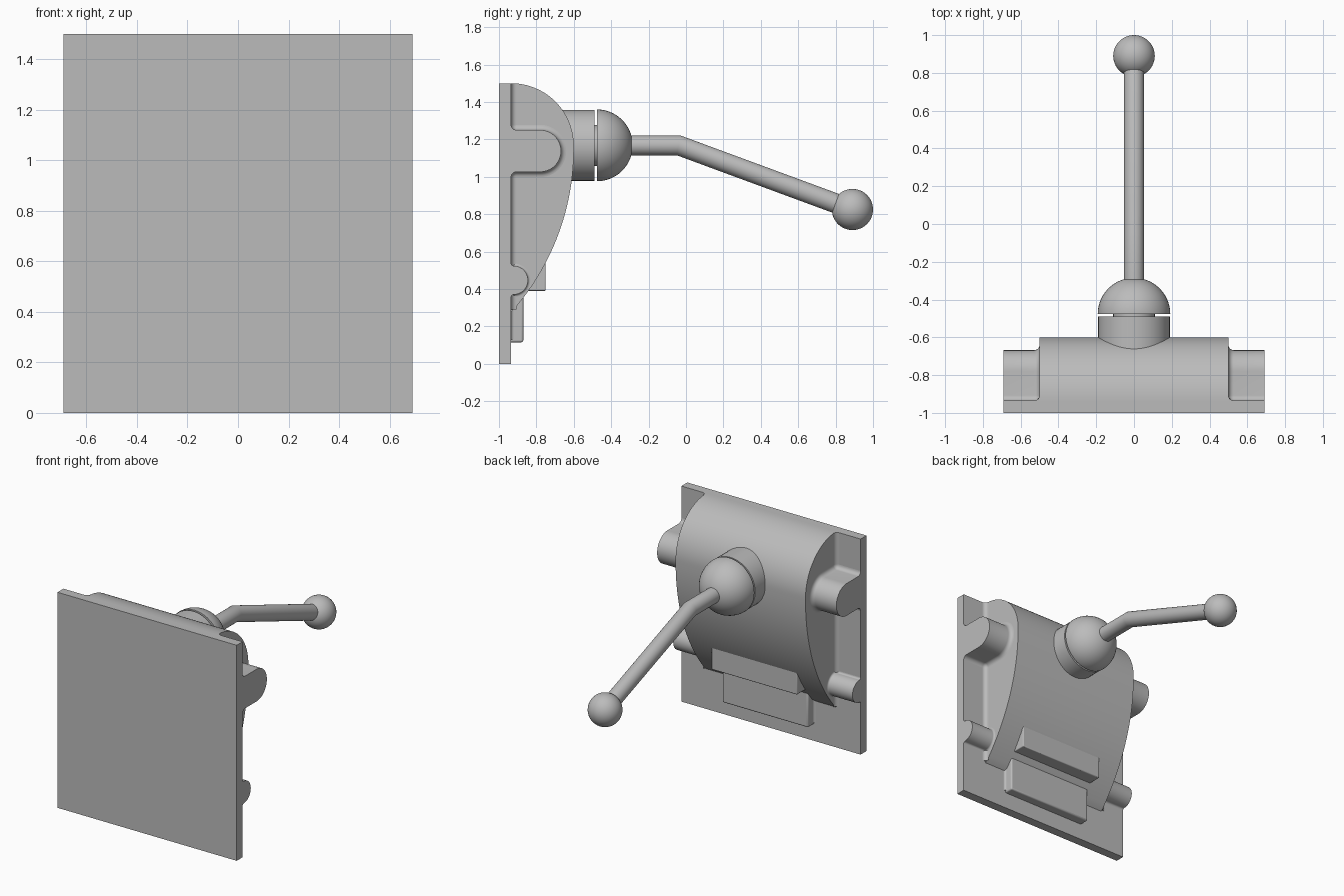
import bpy
import bmesh
from math import sin, cos, pi, radians, asin, atan2
from mathutils import Vector

cube = bpy.data.objects.get("Cube")
if cube:
    bpy.data.objects.remove(cube, do_unlink=True)

GREY = (0.5, 0.5, 0.5, 1)
metal = bpy.data.materials.new("plain grey metal")
metal.use_nodes = True
metal.diffuse_color = GREY
metal.node_tree.nodes["Principled BSDF"].inputs["Base Color"].default_value = GREY

BACK = -0.935      # rear face of the plate
HALF = 0.69        # half width of the plate
BODY = 0.5         # half width of the body
AXIS = 1.168       # height of the handle axis


def finish(name, bm, bevel=0):
    bmesh.ops.recalc_face_normals(bm, faces=bm.faces)
    mesh = bpy.data.meshes.new(name)
    bm.to_mesh(mesh)
    bm.free()
    mesh.materials.append(metal)
    obj = bpy.data.objects.new(name, mesh)
    bpy.context.collection.objects.link(obj)
    if bevel:
        mod = obj.modifiers.new("rounded edges", "BEVEL")
        mod.width, mod.segments = bevel, 3
    bpy.ops.object.select_all(action="DESELECT")
    obj.select_set(True)
    bpy.context.view_layer.objects.active = obj
    bpy.ops.object.shade_smooth_by_angle(angle=radians(30))
    return obj


def loft(name, rings):
    """Skin equal-length closed rings and cap both ends."""
    bm = bmesh.new()
    loops = [[bm.verts.new(p) for p in ring] for ring in rings]
    for a, b in zip(loops, loops[1:]):
        for i in range(len(a)):
            j = (i + 1) % len(a)
            bm.faces.new((a[i], a[j], b[j], b[i]))
    bm.faces.new(loops[0])
    bm.faces.new(loops[-1])
    return finish(name, bm)


def box(name, x, y0, y1, z0, z1, bevel=0):
    bm = bmesh.new()
    bmesh.ops.create_cube(bm, size=1)
    for v in bm.verts:
        v.co = (v.co.x * 2 * x, y0 + (v.co.y + 0.5) * (y1 - y0), z0 + (v.co.z + 0.5) * (z1 - z0))
    return finish(name, bm, bevel)


def arc(cy, cz, r, a0, a1, n):
    return [(cy + r * cos(a0 + (a1 - a0) * i / n), cz + r * sin(a0 + (a1 - a0) * i / n))
            for i in range(n + 1)]


def circle(centre, r, tilt=0, stretch=1, n=48):
    up = Vector((0, sin(tilt), cos(tilt))) * stretch
    return [Vector(centre) + r * (Vector((cos(t), 0, 0)) + up * sin(t))
            for t in (2 * pi * i / n for i in range(n))]


def turned(name, profile):
    """Revolve (y, radius) pairs about the handle axis."""
    return loft(name, [circle((0, y, AXIS), r) for y, r in profile])


# Mounting plate
box("mounting_plate", HALF, -1, BACK, 0, 1.5)

# Housing: a tight upper arc that runs into a long lower arc
R = 1.312
sweep = asin(0.87 / R)
outline = arc(BACK, 1.165, 0.335, pi / 2, 0, 32)
outline += arc(-0.6 - R, 1.15, R, 0, -sweep, 40)
outline[-1] = (BACK, 0.28)
loft("housing", [[(x, y, z) for y, z in outline] for x in (-BODY, BODY)])


# Concave fillets where upright walls meet the plate
def cove(name, side, wall, z0, z1, r):
    pts = [(wall, BACK)] + [(wall + r - r * cos(t), BACK + r - r * sin(t))
                            for t in (pi / 2 * i / 8 for i in range(9))]
    loft(name, [[(side * x, y, z) for x, y in pts] for z in (z0, z1)])


# Side lugs: rounded bars that flare into the plate and into the housing
def lug(name, side, cy, cz, r, f):
    def section(d):
        e = max(f - d, 0.0005)
        top, low = cz + r + f, cz - r - f
        return (arc(BACK + f, top, e, pi, 1.5 * pi, 6)
                + arc(cy, cz, r + d, pi / 2, -pi / 2, 28)
                + arc(BACK + f, low, e, pi / 2, pi, 6)
                + [(BACK, cz)])
    steps = [(BODY + f * (1 - cos(t)), f * (1 - sin(t)))
             for t in (pi / 2 * i / 6 for i in range(7))] + [(HALF, 0)]
    loft(name, [[(side * x, y, z) for y, z in section(d)] for x, d in steps])


for side, word in ((1, "left"), (-1, "right")):
    lug("upper_lug_" + word, side, -0.78, 1.138, 0.112, 0.028)
    lug("lower_lug_" + word, side, -0.922, 0.447, 0.077, 0.013)
    cove("housing_fillet_" + word, side, BODY, 0.29, 1.5, 0.028)
    cove("block_fillet_" + word, side, 0.33, 0.13, 0.3, 0.015)

# Ledge and lower block on the rear
box("rear_ledge", 0.33, -0.92, -0.75, 0.39, 0.56, 0.006)
box("lower_block", 0.33, -0.96, -0.87, 0.115, 0.36, 0.01)

# Boss, neck and domed hub
turned("boss", [(-0.8, 0.19), (-0.49, 0.19)])
turned("neck", [(-0.55, 0.11), (-0.45, 0.11)])
turned("domed_hub", [(-0.477 + 0.192 * sin(t), 0.192 * cos(t))
                     for t in (pi / 2 * i / 24 * 0.999 for i in range(25))])

# Bent handle with a mitred corner, and its ball
bend, end = Vector((0, -0.04, AXIS)), Vector((0, 0.89, 0.825))
drop = atan2(bend.z - end.z, end.y - bend.y)
loft("handle", [circle((0, -0.36, AXIS), 0.053),
                circle(bend, 0.053, drop / 2, 1 / cos(drop / 2)),
                circle(end, 0.053, drop)])
bm = bmesh.new()
bmesh.ops.create_uvsphere(bm, u_segments=48, v_segments=24, radius=0.11)
bmesh.ops.translate(bm, verts=bm.verts, vec=end)
finish("handle_ball", bm)
